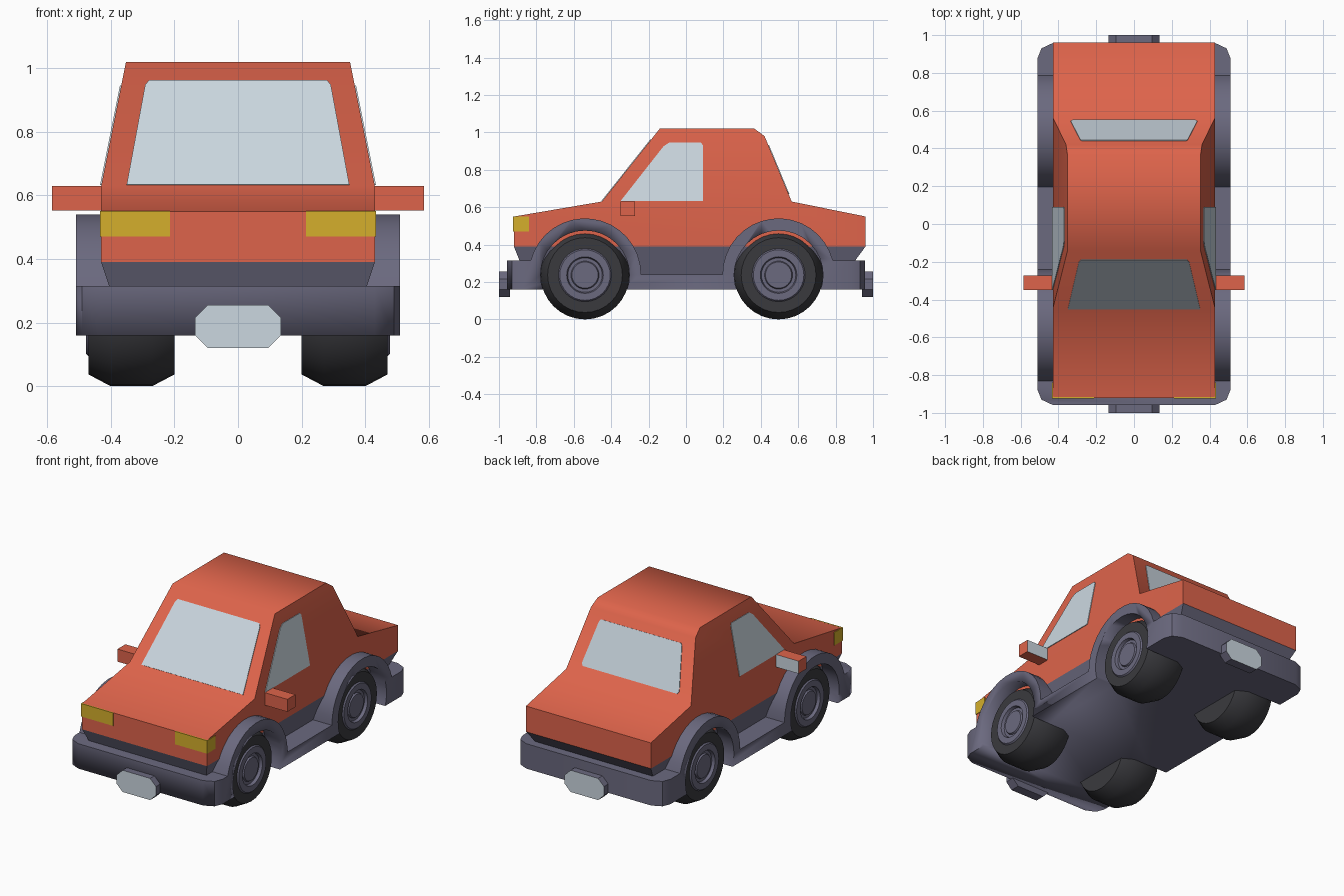
import bpy, bmesh, math
from mathutils import Vector, Matrix

if "Cube" in bpy.data.objects:
    bpy.data.objects.remove(bpy.data.objects["Cube"])


def material(name, rgb):
    m = bpy.data.materials.new(name)
    m.diffuse_color = (*rgb, 1)
    m.use_nodes = True
    m.node_tree.nodes["Principled BSDF"].inputs["Base Color"].default_value = m.diffuse_color
    return m


ORANGE = material("orange paint", (0.73, 0.127, 0.070))
GREY = material("grey trim", (0.147, 0.142, 0.212))
RUBBER = material("black rubber", (0.042, 0.042, 0.048))
GLASS = material("pale glass", (0.60, 0.68, 0.745))
YELLOW = material("yellow lamp", (0.66, 0.43, 0.025))


def finish(name, bm, mats, angle=30):
    bmesh.ops.recalc_face_normals(bm, faces=bm.faces[:])
    me = bpy.data.meshes.new(name)
    bm.to_mesh(me)
    bm.free()
    ob = bpy.data.objects.new(name, me)
    bpy.context.collection.objects.link(ob)
    for m in mats:
        me.materials.append(m)
    bpy.ops.object.select_all(action='DESELECT')
    ob.select_set(True)
    bpy.context.view_layer.objects.active = ob
    bpy.ops.object.shade_smooth_by_angle(angle=math.radians(angle))
    return ob


def loft(bottom, top):
    """Closed solid between two matching outlines."""
    bm = bmesh.new()
    a = [bm.verts.new(p) for p in bottom]
    b = [bm.verts.new(p) for p in top]
    n = len(a)
    bm.faces.new(a)
    bm.faces.new(b)
    for i in range(n):
        j = (i + 1) % n
        bm.faces.new((a[i], a[j], b[j], b[i]))
    bmesh.ops.recalc_face_normals(bm, faces=bm.faces[:])
    return bm


def prism(axis, pts, lo, hi):
    """Extrude a 2D outline along x (y,z), y (x,z) or z (x,y)."""
    put = {'x': lambda p, t: (t, p[0], p[1]),
           'y': lambda p, t: (p[0], t, p[1]),
           'z': lambda p, t: (p[0], p[1], t)}[axis]
    return loft([put(p, lo) for p in pts], [put(p, hi) for p in pts])


def panel(name, pts, mat):
    """Thin plate lying on a sloped surface."""
    pts = [Vector(p) for p in pts]
    n = (pts[1] - pts[0]).cross(pts[2] - pts[0]).normalized() * 0.004
    return finish(name, loft([p - n for p in pts], [p + n for p in pts]), [mat])


def boolean(ob, cutter, op):
    cutter.hide_render = True
    m = ob.modifiers.new("cut", 'BOOLEAN')
    m.object, m.operation, m.solver = cutter, op, 'EXACT'
    bpy.context.view_layer.objects.active = ob
    bpy.ops.object.modifier_apply(modifier=m.name)
    bpy.data.objects.remove(cutter)


def side_x(z):
    return 0.43 - max(0, z - 0.63) * 0.2


# Painted body: side profile, with the cabin pinched towards the roof
bm = prism('x', [(-.92, .39), (-.92, .55), (-.45, .63), (-.14, 1.02), (.365, 1.02),
                 (.42, .98), (.565, .63), (.96, .55), (.96, .39)], -.43, .43)
bmesh.ops.bisect_plane(bm, geom=bm.verts[:] + bm.edges[:] + bm.faces[:],
                       plane_co=(0, 0, .63), plane_no=(0, 0, 1), dist=1e-4)
for v in bm.verts:
    v.co.x = math.copysign(side_x(v.co.z), v.co.x)
finish("body", bm, [ORANGE], 60)


# Grey tub tapering in below the paint
def rect(x, y0, y1, z):
    return [(-x, y0, z), (x, y0, z), (x, y1, z), (-x, y1, z)]


finish("lower_tub", loft(rect(.367, -.844, .82, .20), rect(.43, -.92, .96, .39)), [GREY])

# Bumpers, sills and wheel arches as one side profile, corners cut in plan
AXLES = (-.54, .495)
WZ = .237
low = math.asin(.075 / .30)


def arc(yc, a0, a1, n=16):
    return [(yc + .30 * math.cos(a0 + (a1 - a0) * i / n),
             .24 + .30 * math.sin(a0 + (a1 - a0) * i / n)) for i in range(n + 1)]


profile = ([(-.96, .16), (-.96, .315)] + arc(AXLES[0], math.pi - low, 0)
           + arc(AXLES[1], math.pi, low) + [(.96, .315), (.96, .16)])
skirt = finish("bumpers_and_arches", prism('x', profile, -.51, .51), [GREY])
quarter = [(.51, .88), (.49, .93), (.43, .958)]
plan = (quarter + [(-x, y) for x, y in quarter[::-1]]
        + [(-x, -y) for x, y in quarter] + [(x, -y) for x, y in quarter[::-1]])
boolean(skirt, finish("plan_cutter", prism('z', plan, 0, 1), [GREY]), 'INTERSECT')
for yc in AXLES:
    ring = [(yc + .238 * math.cos(i * math.tau / 32), WZ + .238 * math.sin(i * math.tau / 32))
            for i in range(32)]
    for s in (-1, 1):
        cut = finish("well_cutter", prism('x', ring, *sorted((s * .38, s * .6))), [GREY])
        boolean(skirt, cut, 'DIFFERENCE')

# Wheels: lathed tyre with stepped grey hub
WHEEL = [(.20, 0), (.20, .20), (.27, .237), (.40, .237), (.47, .20), (.47, .142),
         (.478, .135), (.478, .098), (.46, .092), (.46, .075), (.47, .070), (.47, 0)]


def wheel(name, s, yc):
    bm = bmesh.new()
    vs = [bm.verts.new((s * x, 0, r)) for x, r in WHEEL]
    es = [bm.edges.new(p) for p in zip(vs, vs[1:])]
    bmesh.ops.spin(bm, geom=vs + es, cent=(0, 0, 0), axis=(1, 0, 0),
                   angle=math.tau, steps=32)
    bmesh.ops.remove_doubles(bm, verts=bm.verts[:], dist=1e-4)
    for f in bm.faces:
        c = f.calc_center_median()
        f.material_index = int(abs(c.x) > .44 and math.hypot(c.y, c.z) < .142)
    bm.transform(Matrix.Translation((0, yc, WZ)))
    finish(name, bm, [RUBBER, GREY])


for s, side in ((-1, "left"), (1, "right")):
    for yc, end in zip(AXLES, ("front", "rear")):
        wheel(f"{end}_{side}_wheel", s, yc)

    # Side window
    panel(f"{side}_window", [(s * side_x(z), y, z) for y, z in
          [(-.35, .632), (-.12, .925), (-.09, .945), (.08, .945), (.09, .93), (.09, .632)]], GLASS)

    # Headlamp wrapping round the corner
    lamp = [(.213, -.924), (.434, -.924), (.434, -.84), (.426, -.84), (.426, -.916), (.213, -.916)]
    finish(f"{side}_headlamp", prism('z', [(s * x, y) for x, y in lamp], .47, .551), [YELLOW])

    # Door mirror with glass on its rear face
    bm = prism('y', [(s * .41, .552), (s * .585, .552), (s * .585, .63), (s * .41, .63)], -.35, -.272)
    for f in bm.faces:
        f.material_index = int(f.normal.y > .9)
    finish(f"{side}_mirror", bm, [ORANGE, GLASS])

# Windscreen and rear window
half = [(.35, .632), (.292, .945), (.28, .96)]
panel("windscreen", [(x, -.45 + (z - .63) * .31 / .39, z) for x, z in
                     half + [(-x, z) for x, z in half[::-1]]], GLASS)
half = [(.325, .67), (.335, .685), (.285, .92), (.275, .932)]
panel("rear_window", [(x, .565 - (z - .63) * .145 / .35, z) for x, z in
                      half + [(-x, z) for x, z in half[::-1]]], GLASS)

# Number plates: clipped grey blocks with a pale outer face
octagon = [(-.095, .12), (.095, .12), (.135, .16), (.135, .215), (.095, .255),
           (-.095, .255), (-.135, .215), (-.135, .16)]
for s, end in ((-1, "front"), (1, "rear")):
    bm = prism('y', octagon, *sorted((s * .94, s * 1.0)))
    for f in bm.faces:
        f.material_index = int(f.normal.y * s > .9)
    finish(f"{end}_plate", bm, [GREY, GLASS])
